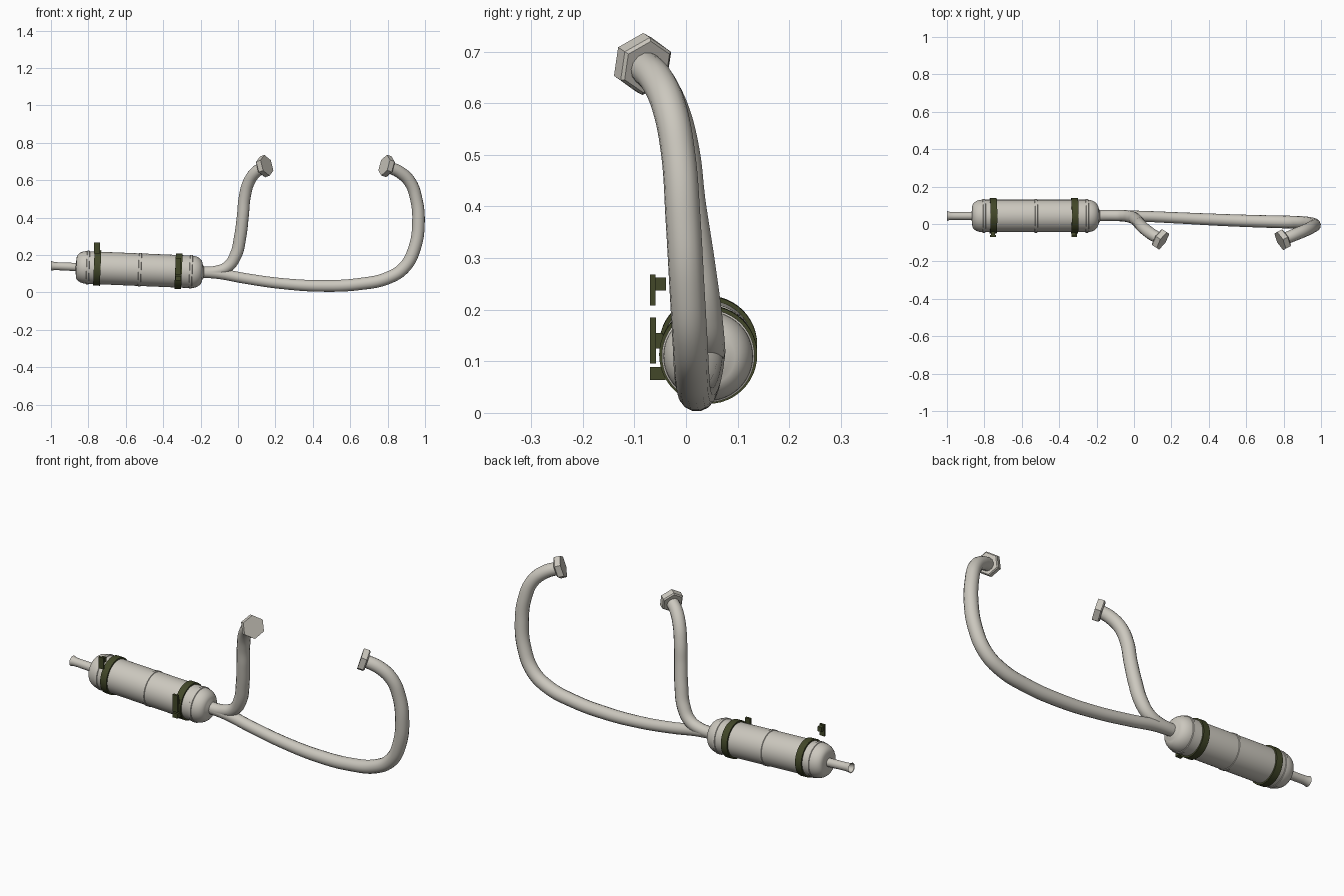
import bpy, bmesh, math
from mathutils import Matrix, Vector

if "Cube" in bpy.data.objects:
    bpy.data.objects.remove(bpy.data.objects["Cube"])


def material(name, rgb):
    m = bpy.data.materials.new(name)
    m.diffuse_color = (*rgb, 1)
    m.use_nodes = True
    m.node_tree.nodes["Principled BSDF"].inputs["Base Color"].default_value = m.diffuse_color
    return m


STEEL = material("warm grey steel", (0.60, 0.575, 0.515))
OLIVE = material("dark olive paint", (0.055, 0.064, 0.022))

# Muffler axis: runs along x, dropping slightly towards the right
AXIS = Matrix.Translation((-0.53, 0.043, 0.122)) @ Matrix.Rotation(0.042, 4, 'Y')


def finish(bm, name, mat, smooth=True):
    bmesh.ops.recalc_face_normals(bm, faces=bm.faces)
    mesh = bpy.data.meshes.new(name)
    bm.to_mesh(mesh)
    bm.free()
    mesh.materials.append(mat)
    ob = bpy.data.objects.new(name, mesh)
    bpy.context.collection.objects.link(ob)
    if smooth:
        bpy.ops.object.select_all(action='DESELECT')
        ob.select_set(True)
        bpy.context.view_layer.objects.active = ob
        bpy.ops.object.shade_smooth_by_angle(angle=math.radians(35))
    return ob


def lathe(name, profile, mat, closed=False, sides=48):
    """Spin (x, radius) points around the muffler axis; x is in world units."""
    bm = bmesh.new()
    rings = []
    for x, r in profile:
        ring = []
        for i in range(sides):
            a = math.tau * i / sides
            ring.append(bm.verts.new(AXIS @ Vector((x + 0.53, r * math.cos(a), r * math.sin(a)))))
        rings.append(ring)
    pairs = list(zip(rings, rings[1:]))
    if closed:
        pairs.append((rings[-1], rings[0]))
    else:
        bm.faces.new(rings[0])
        bm.faces.new(rings[-1])
    for a, b in pairs:
        for i in range(sides):
            j = (i + 1) % sides
            bm.faces.new((a[i], a[j], b[j], b[i]))
    return finish(bm, name, mat)


def pipe(name, points):
    """Smooth round tube through (x, y, z, radius) points."""
    cu = bpy.data.curves.new(name, 'CURVE')
    cu.dimensions = '3D'
    cu.bevel_depth = 1.0
    cu.bevel_resolution = 5
    cu.resolution_u = 8
    cu.use_fill_caps = True
    sp = cu.splines.new('BEZIER')
    sp.bezier_points.add(len(points) - 1)
    for bp, (x, y, z, r) in zip(sp.bezier_points, points):
        bp.co = (x, y, z)
        bp.radius = r
        bp.handle_left_type = bp.handle_right_type = 'AUTO'
    cu.materials.append(STEEL)
    ob = bpy.data.objects.new(name, cu)
    bpy.context.collection.objects.link(ob)
    bpy.ops.object.select_all(action='DESELECT')
    ob.select_set(True)
    bpy.context.view_layer.objects.active = ob
    bpy.ops.object.convert(target='MESH')
    bpy.ops.object.shade_smooth_by_angle(angle=math.radians(35))


def hex_nut(name, centre, normal):
    """Six-sided flange with one corner pointing up."""
    n = Vector(normal).normalized()
    side = Vector((0, 0, 1)).cross(n).normalized()
    up = n.cross(side)
    m = Matrix((side, up, n)).transposed().to_4x4()
    m = Matrix.Translation(centre) @ m @ Matrix.Rotation(math.pi / 2, 4, 'Z')
    bm = bmesh.new()
    # main slab with a chamfered back edge
    rings = []
    for r, t in ((0.052, -0.019), (0.058, -0.013), (0.058, 0.016)):
        rings.append([bm.verts.new(m @ Vector((r * math.cos(i * math.pi / 3),
                                               r * math.sin(i * math.pi / 3), t)))
                      for i in range(6)])
    bm.faces.new(rings[0])
    bm.faces.new(rings[-1])
    for a, b in zip(rings, rings[1:]):
        for i in range(6):
            bm.faces.new((a[i], a[i - 1], b[i - 1], b[i]))
    finish(bm, name, STEEL, smooth=False)


def box(name, lo, hi):
    bm = bmesh.new()
    bmesh.ops.create_cube(bm, size=1)
    for v in bm.verts:
        v.co = [l + (c + 0.5) * (h - l) for c, l, h in zip(v.co, lo, hi)]
    finish(bm, name, OLIVE, smooth=False)


# Muffler body with rounded end caps
def cap(x0, x1, r0, r1, n=7):
    return [(x0 + (x1 - x0) * (1 - math.cos(t)), r0 + (r1 - r0) * math.sin(t))
            for t in (math.pi / 2 * i / n for i in range(n + 1))]


left_cap = cap(-0.865, -0.81, 0.050, 0.087)
right_cap = cap(-0.190, -0.25, 0.042, 0.087)[::-1]
lathe("muffler_body", [(-0.868, 0.022)] + left_cap + right_cap + [(-0.182, 0.030)], STEEL)

# Raised seams around the body
for name, x in (("left_seam", -0.803), ("middle_seam", -0.525), ("right_seam", -0.252)):
    lathe(name, [(x - 0.009, 0.085), (x - 0.006, 0.090), (x + 0.006, 0.090), (x + 0.009, 0.085)],
          STEEL, closed=True)

# Hollow tailpipe with a flared tip
lathe("tailpipe", [(-0.85, 0.022), (-0.96, 0.021), (-0.985, 0.022), (-1.0, 0.026),
                   (-0.998, 0.023), (-0.98, 0.018), (-0.85, 0.018)], STEEL, closed=True, sides=32)

# Clamp straps
for name, x in (("left_strap", -0.753), ("right_strap", -0.318)):
    lathe(name, [(x - 0.018, 0.085), (x - 0.018, 0.095), (x + 0.018, 0.095), (x + 0.018, 0.085)],
          OLIVE, closed=True)

# Strap brackets on the front side
box("left_bracket_plate", (-0.769, -0.070, 0.208), (-0.739, -0.059, 0.268))
box("left_bracket_stub", (-0.765, -0.060, 0.237), (-0.743, -0.039, 0.262))
box("right_bracket_plate", (-0.335, -0.070, 0.096), (-0.305, -0.058, 0.185))
box("right_bracket_stub", (-0.333, -0.060, 0.125), (-0.309, -0.045, 0.155))
box("right_bracket_foot", (-0.335, -0.070, 0.064), (-0.305, -0.040, 0.089))

# Long header pipe sweeping right and up
pipe("long_pipe", [
    (-0.20, 0.045, 0.109, 0.030), (-0.10, 0.045, 0.100, 0.029), (0.05, 0.041, 0.073, 0.029),
    (0.25, 0.032, 0.046, 0.030), (0.46, 0.022, 0.035, 0.032), (0.65, 0.015, 0.045, 0.033),
    (0.80, 0.011, 0.077, 0.034), (0.89, 0.008, 0.135, 0.034), (0.945, 0.002, 0.240, 0.034),
    (0.965, -0.006, 0.380, 0.034), (0.953, -0.015, 0.500, 0.033), (0.920, -0.032, 0.590, 0.033),
    (0.865, -0.055, 0.643, 0.033), (0.800, -0.082, 0.672, 0.032)])

# Short header pipe rising from the muffler neck
pipe("short_pipe", [
    (-0.20, 0.045, 0.109, 0.030), (-0.12, 0.046, 0.113, 0.030), (-0.055, 0.044, 0.138, 0.031),
    (-0.012, 0.036, 0.200, 0.033), (0.012, 0.022, 0.300, 0.033), (0.026, 0.006, 0.410, 0.032),
    (0.036, -0.006, 0.510, 0.032), (0.058, -0.027, 0.590, 0.032), (0.095, -0.055, 0.643, 0.032),
    (0.135, -0.078, 0.670, 0.031)])

# Hexagonal end flanges
hex_nut("long_pipe_nut", (0.795, -0.084, 0.676), (-0.85, -0.45, 0.30))
hex_nut("short_pipe_nut", (0.142, -0.082, 0.675), (0.80, -0.52, 0.28))
